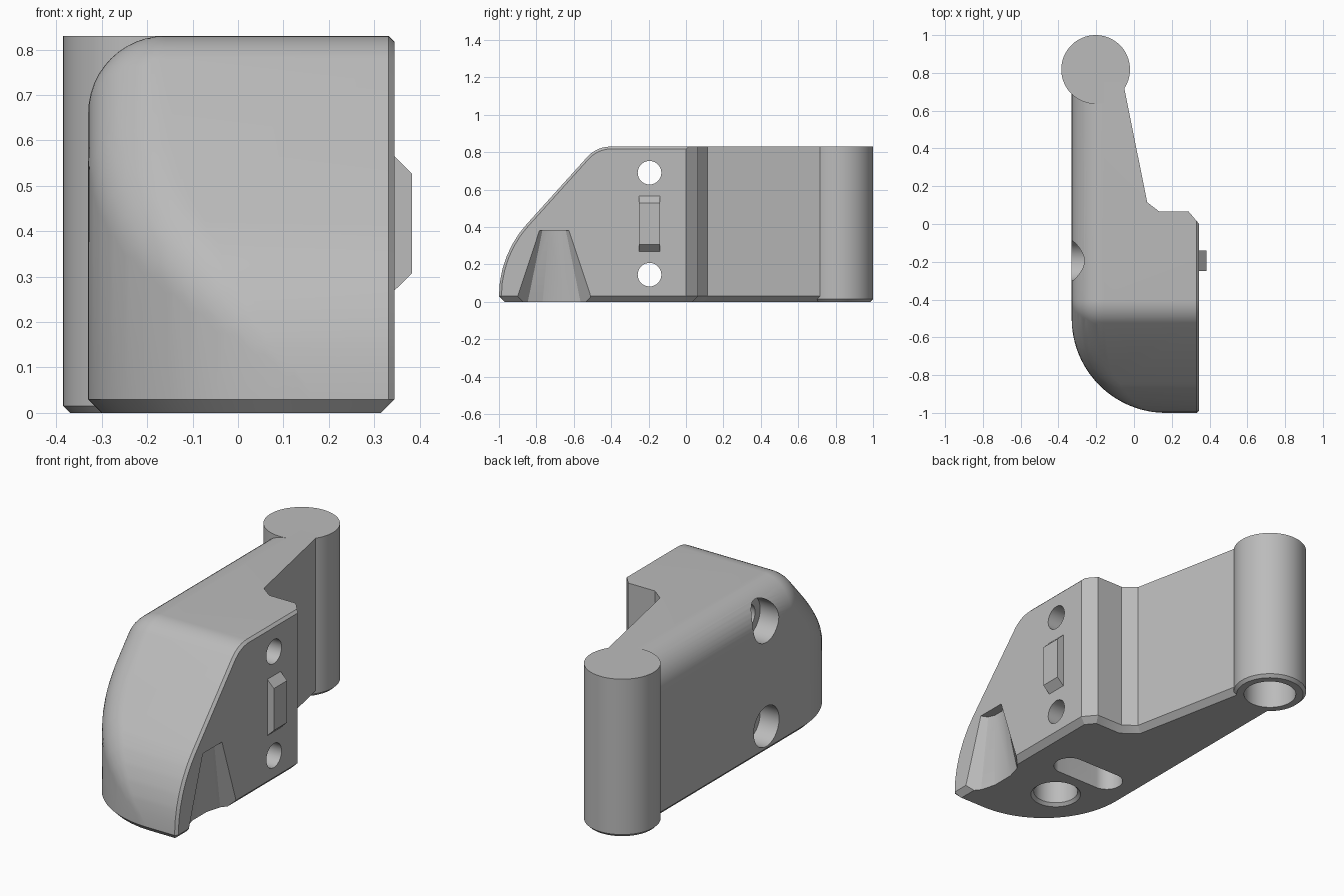
import bpy, bmesh
from math import sin, cos, pi, radians, sqrt
from mathutils import Vector

if "Cube" in bpy.data.objects:
    bpy.data.objects.remove(bpy.data.objects["Cube"])

grey = bpy.data.materials.new("plain_grey")
grey.use_nodes = True
grey.diffuse_color = (0.5, 0.5, 0.5, 1)
grey.node_tree.nodes["Principled BSDF"].inputs["Base Color"].default_value = (0.5, 0.5, 0.5, 1)


def to_object(name, bm):
    bmesh.ops.recalc_face_normals(bm, faces=bm.faces[:])
    mesh = bpy.data.meshes.new(name)
    bm.to_mesh(mesh)
    bm.free()
    mesh.materials.append(grey)
    ob = bpy.data.objects.new(name, mesh)
    bpy.context.collection.objects.link(ob)
    return ob


def loft(name, rings):
    """Skin a list of equal-length point rings and cap both ends."""
    bm = bmesh.new()
    loops = [[bm.verts.new(p) for p in ring] for ring in rings]
    n = len(loops[0])
    for a, b in zip(loops, loops[1:]):
        for i in range(n):
            j = (i + 1) % n
            bm.faces.new((a[i], a[j], b[j], b[i]))
    bm.faces.new(loops[0])
    bm.faces.new(loops[-1])
    return to_object(name, bm)


def circle(r, n=64):
    return [(r * cos(2 * pi * i / n), r * sin(2 * pi * i / n)) for i in range(n)]


def lathe_z(name, x, y, steps):
    return loft(name, [[(x + u, y + v, z) for u, v in circle(r)] for r, z in steps])


def lathe_x(name, y, z, steps):
    return loft(name, [[(x, y + u, z + v) for u, v in circle(r)] for r, x in steps])


def grow(poly, d):
    """Offset a counter-clockwise polygon outward."""
    out = []
    for i, p in enumerate(poly):
        a, b, c = Vector(poly[i - 1]), Vector(p), Vector(poly[(i + 1) % len(poly)])
        e, f = (b - a).normalized(), (c - b).normalized()
        m, k = Vector((e.y, -e.x)), Vector((f.y, -f.x))
        out.append(b + (m + k) * d / (1 + m.dot(k)))
    return out


def cut(ob, cutters):
    bpy.ops.object.select_all(action='DESELECT')
    bpy.context.view_layer.objects.active = ob
    ob.select_set(True)
    for c in cutters:
        mod = ob.modifiers.new("cut", 'BOOLEAN')
        mod.operation, mod.solver, mod.object = 'DIFFERENCE', 'EXACT', c
        bpy.ops.object.modifier_apply(modifier=mod.name)


def smooth(ob):
    bpy.ops.object.select_all(action='DESELECT')
    bpy.context.view_layer.objects.active = ob
    ob.select_set(True)
    bpy.ops.object.shade_smooth_by_angle(angle=radians(28))


# Main dimensions
TOP, SIDE, OUTER, BACK = 0.83, 0.345, -0.33, 0.75
R, CH, EDGE = 0.17, 0.03, 0.013
AX, AY, AR = 0.17, -0.5, 0.5          # plan nose arc
NR, NA = 0.575, radians(42)           # side nose arc and slope angle

# Side profile of the body, shrunk by the fillet radius
core = [(-0.425 - (NR - R) * cos(NA * i / 6), CH + (NR - R) * sin(NA * i / 6)) for i in range(7)]
y0, z0 = core[-1]
rise = TOP - R - z0
run = rise * sin(NA) / cos(NA)
core += [(y0 + run * i / 8, z0 + rise * i / 8) for i in range(1, 9)]

# Body hull: a ball rolled along the outer edge, plus the flat side
pts = []
quarter = [pi / 2 * i / 12 for i in range(13)]
for y, z in core:
    x = AX - sqrt(max(0, (AR - R) ** 2 - min(0, y - AY) ** 2))
    for a in quarter:
        for b in quarter:
            pts.append((x - R * cos(a) * cos(b), y - R * sin(a) * cos(b), z + R * sin(b)))
    for e, px in ((0, SIDE - EDGE), (EDGE, SIDE)):
        for a in quarter:
            pts.append((px, y - (R - e) * cos(a), z + (R - e) * sin(a)))
# back end of the body
for a in quarter:
    pts.append((OUTER + R - R * cos(a), BACK, TOP - R + R * sin(a)))
pts += [(SIDE - EDGE, BACK, TOP), (SIDE, BACK, TOP - EDGE)]
# bottom outline with its chamfer
for e, z in ((0, CH), (CH, 0)):
    for i in range(25):
        a = pi / 2 * i / 24
        pts.append((AX - (AR - e) * cos(a), AY - (AR - e) * sin(a), z))
    pts += [(OUTER + e, BACK, z), (SIDE - e, BACK, z)]
pts.append((SIDE - CH, -1 + CH, 0))

bm = bmesh.new()
for p in pts:
    bm.verts.new(p)
bmesh.ops.remove_doubles(bm, verts=bm.verts[:], dist=0.0005)
bmesh.ops.convex_hull(bm, input=bm.verts[:])
bmesh.ops.delete(bm, geom=[v for v in bm.verts if not v.link_faces], context='VERTS')
bmesh.ops.dissolve_limit(bm, angle_limit=0.005, verts=bm.verts[:], edges=bm.edges[:])
body = to_object("arm_body", bm)

# Waist cutter that leaves the thin tapered arm, flared for the bottom chamfer
waist = [(0.5, -0.183), (0.5, 0.8), (-0.068, 0.8), (0.07, 0.115), (0.135, 0.065), (0.29, 0.065)]
cutters = [loft("waist_cutter", [[(p[0], p[1], z) for p in grow(waist, d)]
                                 for d, z in ((2 * CH, -CH), (0, CH), (0, 1))])]

# Cross bolt holes with counterbores
for z in (0.69, 0.145):
    cutters.append(lathe_x("bolt_hole_cutter", -0.195, z,
                           [(0.105, -0.5), (0.105, -0.22), (0.063, -0.22), (0.063, 0.5)]))

# Underside round socket and slot
cutters.append(lathe_z("socket_cutter", -0.025, -0.64,
                       [(0.14, -0.015), (0.11, 0.015), (0.11, 0.25)]))
slot = [(-0.016 + u + (0.12 if u > 0 else -0.12), -0.376 + v) for u, v in circle(0.08)]
cutters.append(loft("slot_cutter", [[(x, y, z) for x, y in slot] for z in (-0.1, 0.3)]))


# Tapered pocket in the flat side
def pocket_ring(z, half, floor, depth):
    c = -0.705
    return [(SIDE + 0.001, c - half, z), (SIDE + 0.1, c - half, z), (SIDE + 0.1, c + half, z),
            (SIDE + 0.001, c + half, z), (SIDE - depth * 0.7, c + floor * 1.4, z),
            (SIDE - depth, c + floor * 0.6, z), (SIDE - depth, c - floor * 0.6, z),
            (SIDE - depth * 0.7, c - floor * 1.4, z)]


cutters.append(loft("pocket_cutter", [pocket_ring(-0.03, 0.216, 0.105, 0.078),
                                      pocket_ring(0.38, 0.08, 0.045, 0.05)]))

# Hinge barrel with blind bore
barrel = lathe_z("hinge_barrel", -0.203, 0.818, [(0.167, 0), (0.182, 0.015), (0.182, TOP)])
bore = lathe_z("bore_cutter", -0.203, 0.818, [(0.13, -0.1), (0.13, 0.6)])
cutters.append(bore)
cut(body, cutters)
cut(barrel, [bore])

# Raised locating key on the flat side
key = loft("locating_key", [[(x, -0.25, lo), (x, -0.14, lo), (x, -0.14, hi), (x, -0.25, hi)]
                            for x, lo, hi in ((SIDE - 0.01, 0.26, 0.575), (SIDE, 0.27, 0.565),
                                              (0.383, 0.307, 0.527))])

for c in cutters:
    bpy.data.objects.remove(c)
for ob in (body, barrel):
    smooth(ob)
